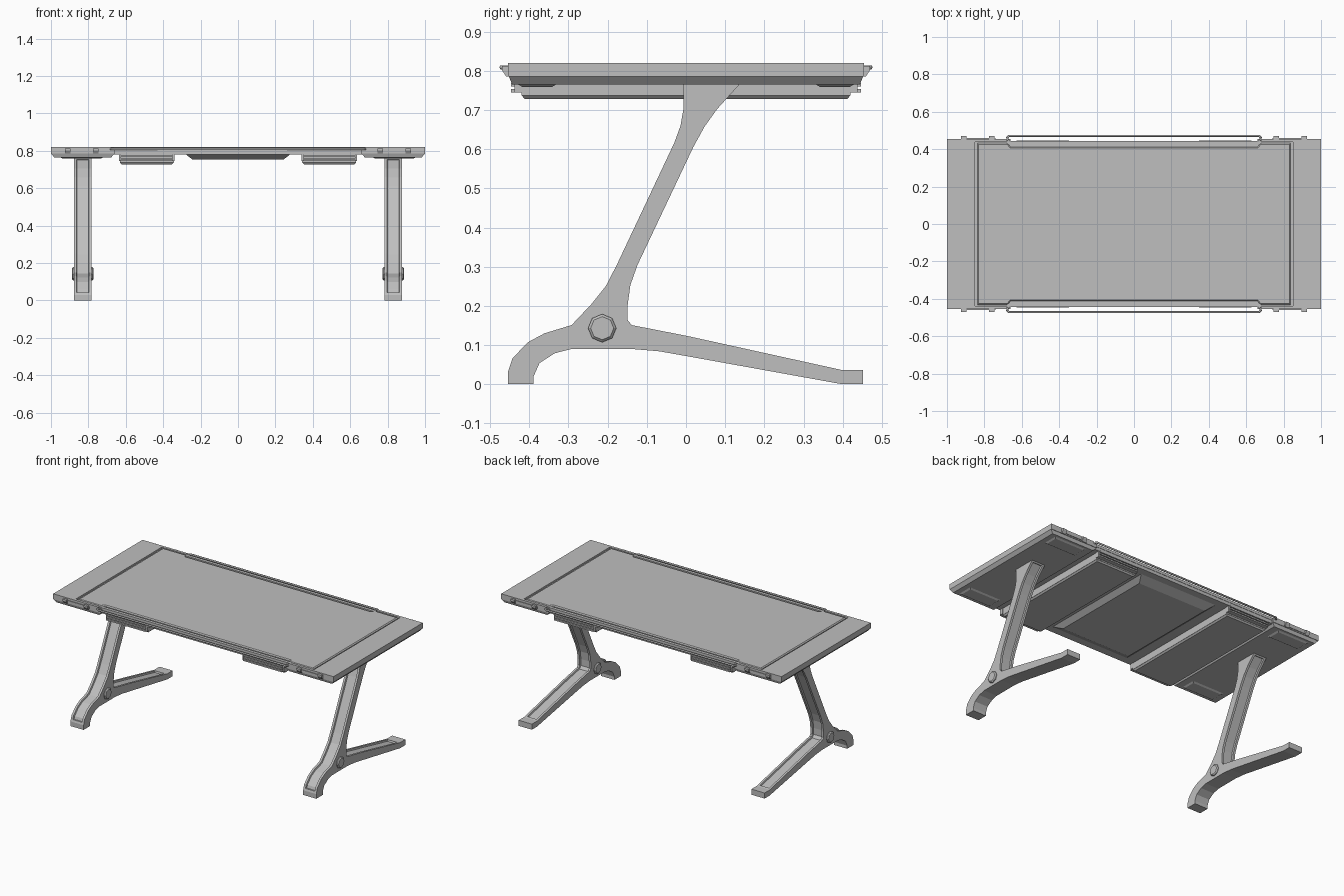
import bpy, bmesh, math
from mathutils import Vector

cube = bpy.data.objects.get("Cube")
if cube:
    bpy.data.objects.remove(cube, do_unlink=True)

grey = bpy.data.materials.new("plain grey")
grey.use_nodes = True
grey.diffuse_color = (0.52, 0.52, 0.52, 1)
grey.node_tree.nodes["Principled BSDF"].inputs["Base Color"].default_value = grey.diffuse_color


def finish(name, bm):
    bmesh.ops.recalc_face_normals(bm, faces=bm.faces)
    mesh = bpy.data.meshes.new(name)
    bm.to_mesh(mesh)
    bm.free()
    mesh.materials.append(grey)
    obj = bpy.data.objects.new(name, mesh)
    bpy.context.collection.objects.link(obj)
    return obj


def prism(points, vector):
    """Extrude a closed outline of 3D points along a vector."""
    bm = bmesh.new()
    face = bm.faces.new([bm.verts.new(p) for p in points])
    out = bmesh.ops.extrude_face_region(bm, geom=[face])
    bmesh.ops.translate(bm, vec=vector, verts=[v for v in out["geom"] if isinstance(v, bmesh.types.BMVert)])
    bmesh.ops.recalc_face_normals(bm, faces=bm.faces)
    return bm


def box(name, x, y, z, taper=(0, 0)):
    """Box from ranges; taper shrinks the bottom in x and y."""
    bm = bmesh.new()
    bmesh.ops.create_cube(bm, size=1)
    for v in bm.verts:
        low = v.co.z < 0
        sx, sy = (1 if v.co.x > 0 else -1), (1 if v.co.y > 0 else -1)
        v.co = (x[sx > 0] - sx * taper[0] * low, y[sy > 0] - sy * taper[1] * low, z[not low])
    return finish(name, bm)


def mirror(obj, x=True, y=False):
    mod = obj.modifiers.new("Mirror", 'MIRROR')
    mod.use_axis = (x, y, False)
    mod.use_mirror_merge = False
    return obj


# Leg: side profile with channels sunk into the front and back strips
front = [(-.455, .03), (-.443, .066), (-.404, .107), (-.361, .13), (-.292, .151), (-.241, .205),
         (-.205, .25), (-.177, .304), (-.03, .616), (-.014, .66), (-.006, .706), (-.006, .768)]
back = [(.139, .768), (.08, .703), (.047, .657), (.019, .606), (-.124, .304), (-.142, .253),
        (-.149, .202), (-.149, .164), (-.139, .151), (.004, .123), (.399, .036)]
under = [(.452, .036), (.452, 0), (.399, 0), (0, .072), (-.068, .084), (-.139, .09), (-.292, .09),
         (-.335, .079), (-.374, .054), (-.389, .02), (-.389, 0), (-.455, 0)]
bm = prism([(.783, y, z) for y, z in front + back + under], (.094, 0, 0))
for strip in (front, back):
    def on_strip(v):
        return any((v.co.yz - Vector(p)).length < 1e-4 for p in strip)
    faces = [f for f in bm.faces if len(f.verts) == 4 and all(map(on_strip, f.verts))]
    bmesh.ops.inset_region(bm, faces=faces, thickness=.014, use_even_offset=True)
    bmesh.ops.inset_region(bm, faces=faces, thickness=.003, depth=-.009, use_even_offset=True)
mirror(finish("leg", bm))

# Pivot bolt through each leg
bm = bmesh.new()
bmesh.ops.create_cone(bm, cap_ends=True, segments=8, radius1=.036, radius2=.036, depth=.115)
caps = [f for f in bm.faces if len(f.verts) == 8]
bmesh.ops.bevel(bm, geom=[e for f in caps for e in f.edges], offset=.006, segments=1, affect='EDGES')
for v in bm.verts:
    v.co = (v.co.z + .8305, v.co.x - .214, v.co.y + .143)
mirror(finish("pivot_bolt", bm))

# Tabletop: core slab, thick end blocks with chamfered undersides
box("core_slab", (-.70, .70), (-.443, .443), (.78, .809))
mirror(box("end_block", (.66, 1), (-.455, .455), (.785, .809)))
mirror(box("end_underside", (.66, 1), (-.452, .452), (.765, .785), (.018, .008)))
mirror(box("corner_pad", (.72, .95), (.33, .43), (.759, .766), (.012, .012)), y=True)

# Raised border and the centre panel, separated by a groove
mirror(box("end_border", (.85, 1), (-.455, .455), (.808, .82)))
mirror(box("corner_border", (.68, .852), (.438, .455), (.808, .82)), y=True)
for s in (-1, 1):
    box("edge_border", (-.68, .68), sorted((s * .425, s * .445)), (.80, .817))
corner = [(.838, .432), (.675, .432), (.66, .412)]
outline = corner + [(-x, y) for x, y in corner[::-1]]
outline += [(-x, -y) for x, y in outline]
bm = prism([(x, y, .805) for x, y in outline], (0, 0, .015))
top = [e for e in bm.edges if all(v.co.z > .81 for v in e.verts)]
bmesh.ops.bevel(bm, geom=top, offset=.006, segments=1, affect='EDGES')
finish("centre_panel", bm)

# Long rails along the front and back edges
for s in (-1, 1):
    curve = bpy.data.curves.new("edge_rail", 'CURVE')
    curve.dimensions = '3D'
    curve.bevel_depth = .006
    curve.bevel_resolution = 1
    curve.use_fill_caps = True
    path = [(.67, .44), (.679, .462), (.668, .471)]
    path += [(-x, y) for x, y in path[::-1]]
    spline = curve.splines.new('POLY')
    spline.points.add(len(path) - 1)
    for p, (x, y) in zip(spline.points, path):
        p.co = (x, s * y, .809, 1)
    curve.materials.append(grey)
    rail = bpy.data.objects.new("edge_rail", curve)
    bpy.context.collection.objects.link(rail)

# Wedge clips on the end blocks, joined by a slim strip
for cx in (.76, .91):
    wedge = [(.45, .785), (.459, .785), (.47, .802), (.47, .812), (.45, .812)]
    mirror(finish("edge_clip", prism([(cx - .014, y, z) for y, z in wedge], (.028, 0, 0))), y=True)
mirror(box("clip_strip", (.74, .925), (.45, .459), (.792, .806)), y=True)

# Drawers beneath the top with grooved fronts
mirror(box("drawer_body", (.342, .632), (-.42, .42), (.737, .782)))
mirror(box("drawer_base", (.342, .632), (-.42, .42), (.728, .738), (.01, .008)))
mirror(box("drawer_front", (.34, .635), (.415, .438), (.745, .785)), y=True)
for z in (.745, .760, .775):
    mirror(box("drawer_ridge", (.348, .627), (.43, .447), (z, z + .009)), y=True)

# Central tapered pan beneath the top
box("under_pan", (-.28, .28), (-.40, .40), (.755, .782), (.035, .06))
